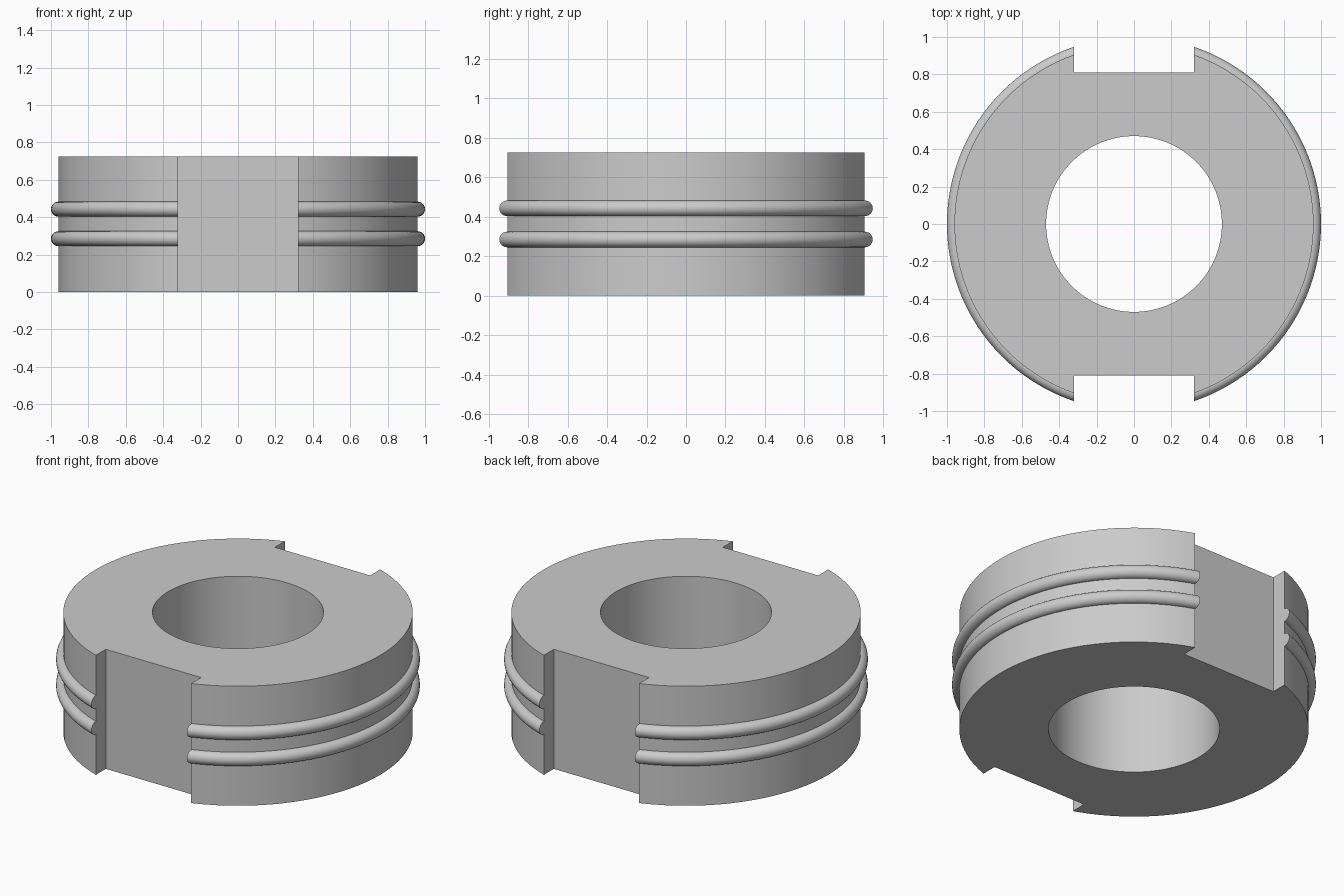
import bpy
import math

default = bpy.data.objects.get("Cube")
if default:
    bpy.data.objects.remove(default, do_unlink=True)

# Main dimensions
HEIGHT = 0.725
BODY_R = 0.96
BORE_R = 0.47
BEAD_R = 0.04
SLOT_HALF_WIDTH = 0.32
SLOT_FLOOR = 0.81

grey = bpy.data.materials.new("plain grey")
grey.use_nodes = True
colour = (0.6, 0.6, 0.6, 1)
grey.diffuse_color = colour
grey.node_tree.nodes["Principled BSDF"].inputs["Base Color"].default_value = colour


def cylinder(name, radius, depth, z):
    bpy.ops.mesh.primitive_cylinder_add(vertices=128, radius=radius, depth=depth, location=(0, 0, z))
    bpy.context.object.name = name
    return bpy.context.object


def cut(part, cutters):
    """Subtract every cutter from the part and shade its curves smooth."""
    bpy.ops.object.select_all(action="DESELECT")
    bpy.context.view_layer.objects.active = part
    part.select_set(True)
    for cutter in cutters:
        mod = part.modifiers.new("cut", "BOOLEAN")
        mod.operation = "DIFFERENCE"
        mod.solver = "EXACT"
        mod.object = cutter
        bpy.ops.object.modifier_apply(modifier=mod.name)
    part.data.materials.clear()
    part.data.materials.append(grey)
    bpy.ops.object.shade_smooth_by_angle(angle=math.radians(30))


# Cutters: the central bore and the front and back slots
bore = cylinder("bore_cutter", BORE_R, HEIGHT * 2, HEIGHT / 2)
slots = []
for side, name in ((-1, "front_slot_cutter"), (1, "back_slot_cutter")):
    bpy.ops.mesh.primitive_cube_add(size=1, location=(0, side * (SLOT_FLOOR + 0.25), HEIGHT / 2))
    slot = bpy.context.object
    slot.name = name
    slot.scale = (SLOT_HALF_WIDTH * 2, 0.5, HEIGHT * 2)
    slots.append(slot)
bpy.context.view_layer.update()

# Thick ring body
body = cylinder("ring_body", BODY_R, HEIGHT, HEIGHT / 2)
cut(body, [bore] + slots)

# Two rounded beads around the rim, interrupted by the slots
for name, z in (("lower_bead", 0.285), ("upper_bead", 0.443)):
    bpy.ops.mesh.primitive_torus_add(major_radius=BODY_R, minor_radius=BEAD_R,
                                     major_segments=128, minor_segments=24, location=(0, 0, z))
    bead = bpy.context.object
    bead.name = name
    cut(bead, slots)

for cutter in [bore] + slots:
    bpy.data.objects.remove(cutter, do_unlink=True)
